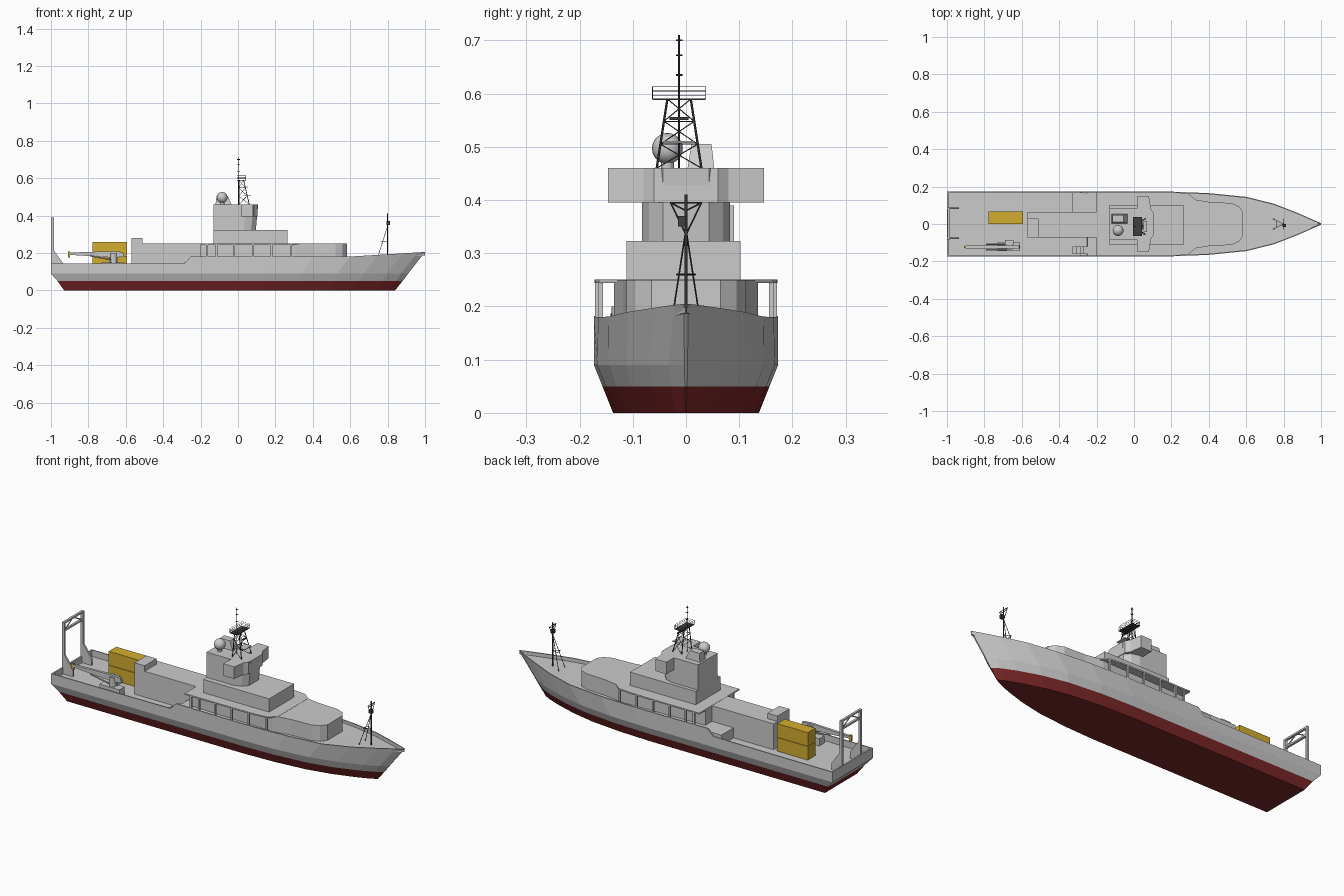
import bpy, bmesh
from mathutils import Vector, Matrix

if "Cube" in bpy.data.objects:
    bpy.data.objects.remove(bpy.data.objects["Cube"])


def material(name, rgb):
    m = bpy.data.materials.new(name)
    m.diffuse_color = (*rgb, 1)
    m.use_nodes = True
    m.node_tree.nodes["Principled BSDF"].inputs["Base Color"].default_value = m.diffuse_color
    return m


RED = material("antifouling_red", (0.2, 0.02, 0.02))
YELLOW = material("cargo_yellow", (0.65, 0.42, 0.03))
DARK = material("rigging_dark", (0.05, 0.05, 0.05))


def finish(name, bm, mat=None):
    bmesh.ops.recalc_face_normals(bm, faces=bm.faces)
    me = bpy.data.meshes.new(name)
    bm.to_mesh(me)
    bm.free()
    ob = bpy.data.objects.new(name, me)
    bpy.context.collection.objects.link(ob)
    if mat:
        me.materials.append(mat)
    return ob


def prism(name, bottom, z0, z1, top=None, mat=None, axis="z"):
    """Extrude an outline along z, or an x/z outline along y."""
    bm = bmesh.new()
    put = (lambda p, h: (p[0], p[1], h)) if axis == "z" else (lambda p, h: (p[0], h, p[1]))
    a = [bm.verts.new(put(p, z0)) for p in bottom]
    b = [bm.verts.new(put(p, z1)) for p in (top or bottom)]
    n = len(a)
    bm.faces.new(a)
    bm.faces.new(b)
    for i in range(n):
        bm.faces.new((a[i], a[(i + 1) % n], b[(i + 1) % n], b[i]))
    return finish(name, bm, mat)


def box(name, x0, x1, y0, y1, z0, z1, mat=None):
    return prism(name, [(x0, y0), (x1, y0), (x1, y1), (x0, y1)], z0, z1, mat=mat)


def both(half):
    """Close a +y half outline by mirroring it."""
    return half + [(x, -y) for x, y in reversed(half)]


def rods(name, segments, r=0.0015, mat=None, sides=6):
    bm = bmesh.new()
    for p, q in segments:
        p, q = Vector(p), Vector(q)
        d = q - p
        m = Matrix.Translation((p + q) / 2) @ d.to_track_quat("Z", "Y").to_matrix().to_4x4()
        bmesh.ops.create_cone(bm, cap_ends=True, segments=sides, radius1=r, radius2=r,
                              depth=d.length, matrix=m)
    return finish(name, bm, mat)


# Hull: stations swept along the keel, with bulwark and sunken deck
XS = [-1, -0.6, -0.285, -0.251, -0.249, 0, 0.2, 0.4, 0.6, 0.75, 0.88, 0.96, 1]
TOP_Z = [.145, .145, .147, .182, .182, .18, .18, .18, .181, .19, .198, .203, .205]
DECK_Z = [.11] * 4 + [.165] * 5 + [.17, .178, .184, .188]
LEVELS = [  # height, stern x, bow x, parallel half width, bow half widths
    (0, -.93, .84, .137, [.13, .112, .084, .048, .02, .001]),
    (.05, -.965, .88, .157, [.151, .132, .102, .062, .028, .002]),
    (.09, -1, .91, .173, [.167, .146, .112, .07, .033, .003]),
    (None, -1, 1, .173, [.165, .145, .108, .057, .022, .004])]
bm = bmesh.new()
rings = []
for i, x in enumerate(XS):
    pts = []
    for z, xa, xb, flat, bow in LEVELS:
        w = flat if i < 7 else bow[i - 7]
        lx = xa + (x + 1) / 2 * (xb - xa)
        pts.append((lx, w, TOP_Z[i] if z is None else z))
    inner = max(w - 0.006, 0.001)
    pts += [(x, inner, TOP_Z[i]), (x, inner, DECK_Z[i])]
    ring = pts + [(a, -b, c) for a, b, c in reversed(pts)]
    rings.append([bm.verts.new(p) for p in ring])
for a, b in zip(rings, rings[1:]):
    for k in range(12):
        f = bm.faces.new((a[k], a[(k + 1) % 12], b[(k + 1) % 12], b[k]))
        f.material_index = 1 if k in (0, 10, 11) else 0
for r in (rings[0], rings[-1]):
    for k in range(3):
        f = bm.faces.new((r[k], r[k + 1], r[10 - k], r[11 - k]))
        f.material_index = 1 if k == 0 else 0
hull = finish("hull", bm)
hull.data.materials.append(material("hull_grey", (0.8, 0.8, 0.8)))
hull.data.materials.append(RED)
box("stern_bulwark", -1, -.992, -.17, .17, .11, .145)

# Raised side deck and stair from the working deck
box("side_deck", -.33, -.248, .06, .168, .11, .165)
for i in range(4):
    box("stair_step", -.33 + i * .02, -.249, -.16, -.12, .11 + i * .013, .123 + i * .013)

# First tier: aft deckhouse, main house and overhanging roof
box("aft_deckhouse", -.57, -.18, -.072, .063, .11, .25)
box("aft_locker", -.57, -.51, -.072, .03, .25, .28)
prism("main_house", both([(-.2, .12), (.3, .135), (.4, .118), (.52, .112), (.56, .095), (.583, .065)]),
      .16, .25)
prism("boat_deck_roof", both([(-.2, .172), (.1, .172), (.22, .17), (.29, .162), (.33, .13)]), .244, .251)
for s in (-1, 1):
    for i, x in enumerate((-.165, -.115, -.02, .08, .18, .285)):
        y = s * (.167 if i < 5 else .16)
        box("roof_pillar", x - .005, x + .005, y - .004, y + .004, .165, .246)

# Second tier and wheelhouse with bridge wings
prism("second_tier", [(-.13, -.112), (.265, -.112), (.265, .102), (-.13, .102)], .25, .323)
prism("wheelhouse", both([(-.13, .083), (.03, .083), (.07, .07), (.095, .043)]), .32, .46,
      both([(-.13, .083), (.04, .083), (.085, .07), (.108, .043)]))
prism("bridge_wings", both([(.015, .147), (.08, .147), (.09, .08), (.105, .06)]), .395, .46)
prism("funnel", [(-.12, .003), (-.035, .003), (-.035, .053), (-.12, .053)], .46, .505,
      [(-.115, .01), (-.055, .01), (-.055, .048), (-.115, .048)])

# Satellite dome
bm = bmesh.new()
bmesh.ops.create_uvsphere(bm, u_segments=20, v_segments=12, radius=.029,
                          matrix=Matrix.Translation((-.085, -.035, .497)))
dome = finish("radar_dome", bm)
for p in dome.data.polygons:
    p.use_smooth = True
rods("dome_pedestal", [((-.085, -.035, .455), (-.085, -.035, .48))], .012, sides=12)

# Main mast: lattice tower, railed platform, pole
C = -.013


def corner(z, sx, sy):
    t = (z - .46) / .13
    x = (.06 - .03 * t) if sx else .005
    return (x, C + sy * (.042 - .02 * t), z)


ring4 = [(0, -1), (0, 1), (1, 1), (1, -1)]
rods("mast_legs", [(corner(.46, *c), corner(.59, *c)) for c in ring4], .0022, DARK)
lattice = []
for z0, z1 in ((.46, .505), (.505, .548), (.548, .59)):
    for a, b in zip(ring4, ring4[1:] + ring4[:1]):
        lattice += [(corner(z0, *a), corner(z1, *b)), (corner(z1, *a), corner(z1, *b))]
rods("mast_lattice", lattice, .001, DARK)
box("mast_platform", -.005, .042, C - .05, C + .05, .588, .591, DARK)
edge = [(-.005, C - .05), (.042, C - .05), (.042, C + .05), (-.005, C + .05)]
rails = [((*p, .59), (*p, .613)) for p in edge]
for z in (.597, .605, .613):
    rails += [((*p, z), (*q, z)) for p, q in zip(edge, edge[1:] + edge[:1])]
rods("platform_rails", rails, .0008, DARK)
rods("mast_pole", [((.002, C, .46), (.002, C, .71))], .002, DARK)
rods("mast_aerials", [((.002, C - .006, z), (.002, C + .006, z)) for z in (.635, .672, .70)]
     + [((-.006, C, z), (.01, C, z)) for z in (.635, .672, .70)], .0015, DARK)
box("radar_bar", .045, .052, C - .018, C + .018, .55, .556, DARK)
box("radar_shelf", .03, .07, C - .03, C + .03, .507, .511)

# Foremast: tripod with yard
rods("foremast", [((.8, 0, .17), (.8, 0, .41))], .003, DARK)
stays = []
for s in (-1, 1):
    stays += [((.745, s * .027, .17), (.8, 0, .345)), ((.8, 0, .335), (.8, s * .029, .395)),
              ((.764, s * .018, .26), (.8, 0, .26)), ((.8, s * .029, .395), (.8, 0, .38))]
stays += [((.8, -.03, .395), (.8, .03, .395)), ((.764, -.018, .26), (.764, .018, .26))]
rods("foremast_stays", stays, .0015, DARK)
box("foremast_lamp", .795, .812, -.015, 0, .35, .37, DARK)

# Stern gantry
for s in (-1, 1):
    y = .004 + s * .08
    box("gantry_leg", -.999, -.985, y - .006, y + .006, .11, .39)
    prism("gantry_gusset", [(-.998, .11), (-.935, .11), (-.935, .145), (-.985, .215), (-.998, .215)],
          y - .005, y + .005, axis="y")
for z in (.34, .382):
    box("gantry_beam", -.998, -.986, -.076, .084, z, z + .009)
rods("gantry_braces", [((-.992, y, .345), (-.992, .004, .385)) for y in (-.07, .078)], .003)

# Stacked containers
for z in (.11, .1855):
    box("container", -.777, -.593, .001, .066, z, z + .0735, YELLOW)

# Deck crane
box("crane_base", -.73, -.61, -.145, -.1, .11, .15)
rods("crane_column", [((-.665, -.122, .14), (-.665, -.122, .2))], .018, sides=12)
prism("crane_boom", [(-.9, .19), (-.66, .175), (-.61, .18), (-.615, .205), (-.67, .21), (-.9, .202)],
      -.13, -.116, axis="y")
rods("crane_rams", [((-.68, y, .165), (-.79, y, .185)) for y in (-.138, -.108)], .004, sides=8)
box("crane_cab", -.69, -.645, -.112, -.085, .15, .195)
box("crane_hook", -.91, -.897, -.129, -.117, .175, .208, YELLOW)
